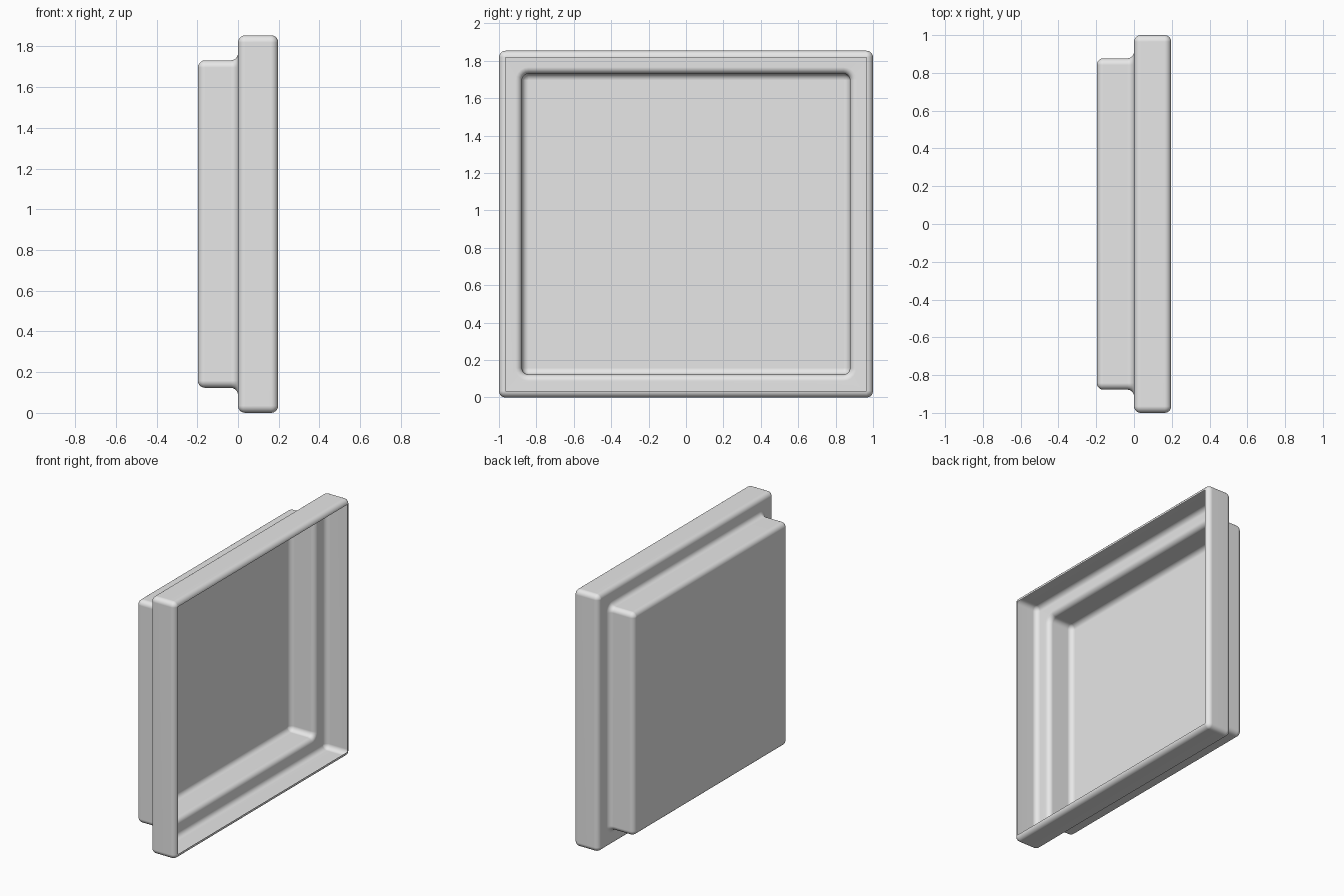
import bpy
import bmesh
from math import pi, sin, cos

cube = bpy.data.objects.get("Cube")
if cube:
    bpy.data.objects.remove(cube, do_unlink=True)

HALF_W, HEIGHT, HALF_D = 1.0, 1.854, 0.197
R = 0.035        # edge rounding
STEP = 0.123     # inset of the raised back panel
SEG = 5

grey = bpy.data.materials.new("light grey")
grey.use_nodes = True
grey.diffuse_color = (0.8, 0.8, 0.8, 1)
grey.node_tree.nodes["Principled BSDF"].inputs["Base Color"].default_value = (0.8, 0.8, 0.8, 1)


def arc(inset, x, start, end):
    """Quarter-circle points of the wall profile as (inset, x)."""
    angles = [start + (end - start) * i / SEG for i in range(SEG + 1)]
    return [(inset + R * cos(a), x + R * sin(a)) for a in angles]


def rounded_loop(bm, inset, x, centre):
    """Rectangle loop whose corner arcs are centred at a fixed inset."""
    radius = max(centre - inset, 0)
    cy, cz = HALF_W - centre, HEIGHT / 2 - centre
    verts = []
    for k, (sy, sz) in enumerate(((1, 1), (-1, 1), (-1, -1), (1, -1))):
        for i in range(SEG + 1):
            a = (k + i / SEG) * pi / 2
            verts.append(bm.verts.new((x, sy * cy + radius * cos(a),
                                       HEIGHT / 2 + sz * cz + radius * sin(a))))
    return verts


# Wall profile: curled rim, frame side, then fillet, panel side, back edge
frame = arc(R, HALF_D - R, pi / 2, pi) + arc(R, R, pi, 1.5 * pi)
panel = arc(STEP - R, -R, pi / 2, 0) + arc(STEP + R, R - HALF_D, pi, 1.5 * pi)

bm = bmesh.new()
loops = [rounded_loop(bm, d, x, R) for d, x in frame]
loops += [rounded_loop(bm, d, x, STEP + R) for d, x in panel]
for a, b in zip(loops, loops[1:]):
    n = len(a)
    for i in range(n):
        j = (i + 1) % n
        bm.faces.new((a[i], a[j], b[j], b[i]))
bm.faces.new(loops[-1])
bmesh.ops.remove_doubles(bm, verts=bm.verts[:], dist=0.0005)
bmesh.ops.recalc_face_normals(bm, faces=bm.faces[:])
back = max(bm.faces, key=lambda f: f.calc_area())
if back.normal.x > 0:
    bmesh.ops.reverse_faces(bm, faces=bm.faces[:])

mesh = bpy.data.meshes.new("stepped_tray")
bm.to_mesh(mesh)
bm.free()
mesh.materials.append(grey)
tray = bpy.data.objects.new("stepped_tray", mesh)
bpy.context.collection.objects.link(tray)

# Smooth shading with flat panels kept clean
bpy.ops.object.select_all(action="DESELECT")
tray.select_set(True)
bpy.context.view_layer.objects.active = tray
bpy.ops.object.shade_smooth_by_angle(angle=pi / 4)
weighted = tray.modifiers.new("weighted_normals", "WEIGHTED_NORMAL")
weighted.keep_sharp = True
